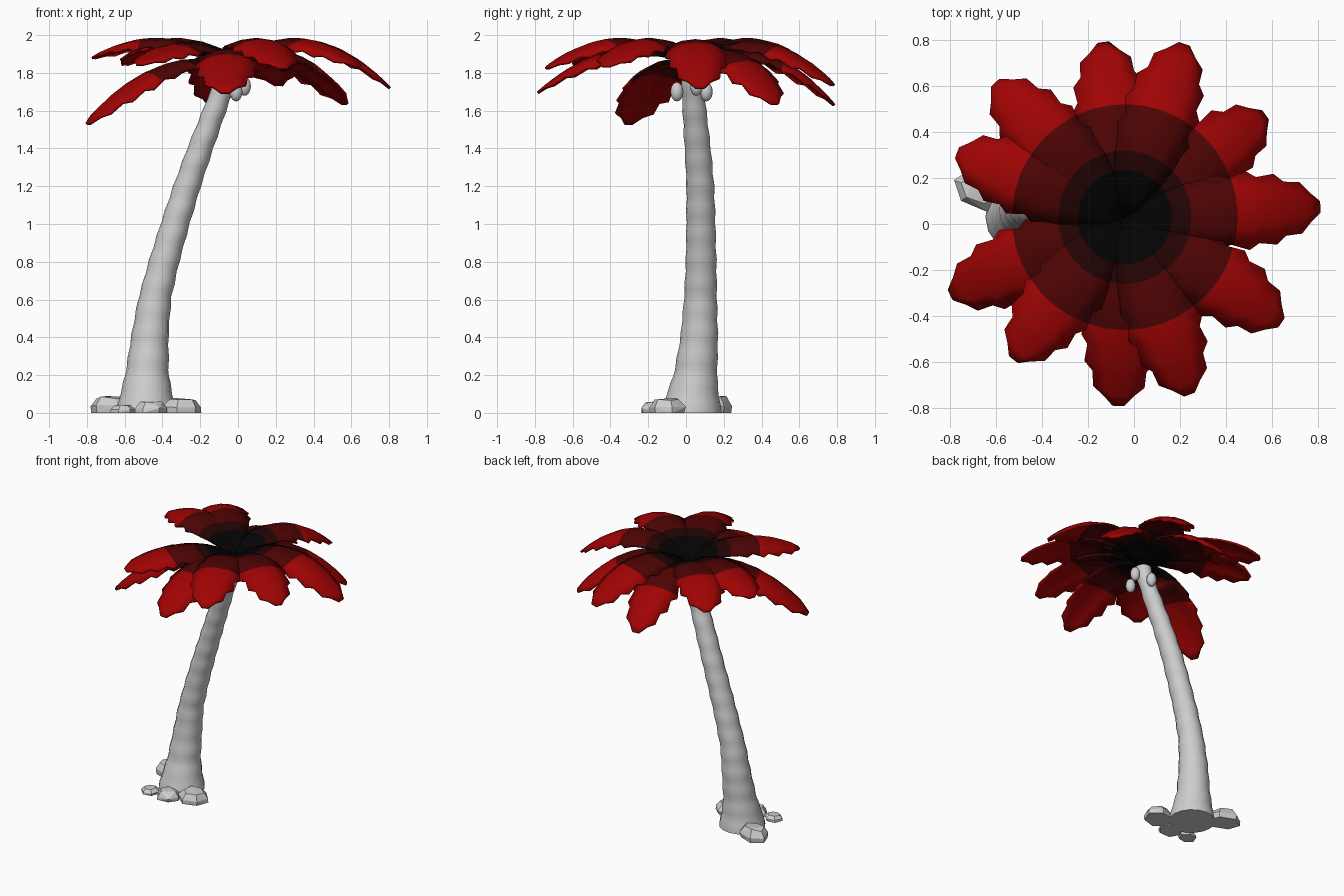
import bpy, bmesh, math, random
from mathutils import Vector

random.seed(4)
old = bpy.data.objects.get("Cube")
if old:
    bpy.data.objects.remove(old)


def material(name, rgb):
    m = bpy.data.materials.new(name)
    m.use_nodes = True
    m.diffuse_color = (*rgb, 1)
    m.node_tree.nodes["Principled BSDF"].inputs["Base Color"].default_value = (*rgb, 1)
    return m


GREY = material("pale grey", (0.61, 0.61, 0.61))
LEAF = [material("black", (0.001, 0.001, 0.001)),
        material("darkest red", (0.017, 0.001, 0.001)),
        material("dark red", (0.075, 0.001, 0.001)),
        material("red", (0.35, 0.001, 0.001))]


def finish(name, bm, mats, smooth=None):
    bmesh.ops.recalc_face_normals(bm, faces=bm.faces)
    me = bpy.data.meshes.new(name)
    bm.to_mesh(me)
    bm.free()
    ob = bpy.data.objects.new(name, me)
    bpy.context.collection.objects.link(ob)
    for m in mats:
        me.materials.append(m)
    if smooth:
        bpy.ops.object.select_all(action='DESELECT')
        bpy.context.view_layer.objects.active = ob
        ob.select_set(True)
        bpy.ops.object.shade_smooth_by_angle(angle=math.radians(smooth))
    return ob


def interp(table, t):
    """Linear lookup; each row is (key, value, value...)."""
    for a, b in zip(table, table[1:]):
        if t <= b[0]:
            f = (t - a[0]) / (b[0] - a[0])
            return [p + (q - p) * f for p, q in zip(a[1:], b[1:])]
    return list(table[-1][1:])


# Trunk: leaning, flared at the foot, with soft rings (z, x, y, radius)
TRUNK = [(0, -0.487, 0.03, 0.158), (0.1, -0.485, 0.035, 0.138), (0.2, -0.482, 0.05, 0.115),
         (0.4, -0.467, 0.07, 0.099), (0.6, -0.442, 0.077, 0.087), (0.8, -0.392, 0.08, 0.081),
         (1.0, -0.333, 0.079, 0.077), (1.2, -0.27, 0.076, 0.073), (1.4, -0.2, 0.062, 0.069),
         (1.6, -0.125, 0.045, 0.063), (1.75, -0.07, 0.034, 0.057), (1.9, -0.04, 0.03, 0.05)]
bm = bmesh.new()
SIDES, ROWS, TOP = 16, 57, 1.82
rings = []
for i in range(ROWS):
    z = TOP * i / (ROWS - 1)
    x, y, r = interp(TRUNK, z)
    r += 0.0025 * math.sin(i * math.pi / 2)
    rings.append([bm.verts.new((x + r * math.cos(math.tau * k / SIDES),
                                y + r * math.sin(math.tau * k / SIDES), z)) for k in range(SIDES)])
for a, b in zip(rings, rings[1:]):
    for k in range(SIDES):
        j = (k + 1) % SIDES
        bm.faces.new((a[k], a[j], b[j], b[k]))
bm.faces.new(rings[0])
bm.faces.new(rings[-1])
finish("trunk", bm, [GREY], 50)

# Fronds: swept about the crown centre, coloured by distance from it
CROWN = Vector((-0.04, 0.03, 0))
BANDS = [0.205, 0.29, 0.49]
WIDTH = [(0, 0.002), (0.12, 0.07), (0.24, 0.105), (0.35, 0.135), (0.45, 0.15), (0.52, 0.17),
         (0.56, 0.146), (0.66, 0.174), (0.7, 0.145), (0.79, 0.155), (0.83, 0.118),
         (0.91, 0.112), (0.95, 0.066), (1.0, 0.025)]
COLUMNS = [-1, -0.5, 0, 0.5, 1]


def frond(name, angle, length, mid, tip, root):
    # arc through root, middle and tip heights
    bend = 2 * (root + tip - 2 * mid)
    slope = tip - root - bend
    radii = sorted([max(0.0005, t * length) for t, _ in WIDTH] + BANDS)
    bm = bmesh.new()
    grid = []
    for r in radii:
        t = r / length
        w = interp(WIDTH, t)[0]
        row = []
        for s in COLUMNS:
            a = math.radians(angle) + s * min(w / r, 0.75)
            z = root + slope * t + bend * t * t - 0.05 * (s * w / 0.17) ** 2
            row.append(bm.verts.new(CROWN + Vector((r * math.cos(a), r * math.sin(a), z))))
        grid.append(row)
    for i in range(len(radii) - 1):
        centre = (radii[i] + radii[i + 1]) / 2
        for k in range(len(COLUMNS) - 1):
            f = bm.faces.new((grid[i][k], grid[i + 1][k], grid[i + 1][k + 1], grid[i][k + 1]))
            f.material_index = sum(centre > b for b in BANDS)
    ob = finish(name, bm, LEAF, 30)
    mod = ob.modifiers.new("thickness", 'SOLIDIFY')
    mod.thickness = 0.014
    mod.offset = -1


# angle, length, middle height, tip height
FRONDS = [(3, 0.85, 1.975, 1.725), (36, 0.755, 1.91, 1.64), (71, 0.795, 1.965, 1.74),
          (97, 0.765, 1.91, 1.635), (134, 0.81, 1.985, 1.85), (159, 0.78, 1.985, 1.885),
          (204, 0.83, 1.835, 1.535), (232, 0.785, 1.96, 1.85), (268, 0.82, 1.92, 1.7),
          (290, 0.82, 1.985, 1.83), (326, 0.82, 1.985, 1.84)]
for n, (angle, length, mid, tip) in enumerate(FRONDS):
    frond(f"frond_{n + 1}", angle, length, mid, tip, 1.842 + 0.003 * (n % 3))

# Coconuts hanging beside the trunk top
for n, loc in enumerate([(0.035, 0.055, 1.73), (-0.01, -0.048, 1.7), (-0.065, 0.107, 1.7)]):
    bm = bmesh.new()
    bmesh.ops.create_uvsphere(bm, u_segments=14, v_segments=10, radius=0.034)
    for v in bm.verts:
        v.co.z *= 1.5
        v.co += Vector(loc)
    finish(f"coconut_{n + 1}", bm, [GREY], 60)

# Stones around the foot: faceted, flat-bottomed (x, y, half length, half width, height, turn)
STONES = [(-0.67, 0.15, 0.125, 0.09, 0.092, -20), (-0.61, -0.165, 0.065, 0.06, 0.045, 10),
          (-0.46, -0.165, 0.09, 0.08, 0.06, 0), (-0.295, -0.1, 0.11, 0.1, 0.08, 15)]
for n, (x, y, a, b, h, turn) in enumerate(STONES):
    bm = bmesh.new()
    c, s = math.cos(math.radians(turn)), math.sin(math.radians(turn))
    for z, scale in [(0, 0.97), (0.45, 1.0), (1.0, 0.66)]:
        for k in range(6):
            ang = math.tau * k / 6
            m = scale * random.uniform(0.92, 1.05)
            u, v = a * m * math.cos(ang), b * m * math.sin(ang)
            height = h * z * (random.uniform(0.8, 1.0) if z else 0)
            bm.verts.new((x + u * c - v * s, y + u * s + v * c, height))
    hull = bmesh.ops.convex_hull(bm, input=bm.verts)
    inside = [g for g in hull["geom_interior"] if isinstance(g, bmesh.types.BMVert)]
    bmesh.ops.delete(bm, geom=inside, context='VERTS')
    finish(f"stone_{n + 1}", bm, [GREY])
